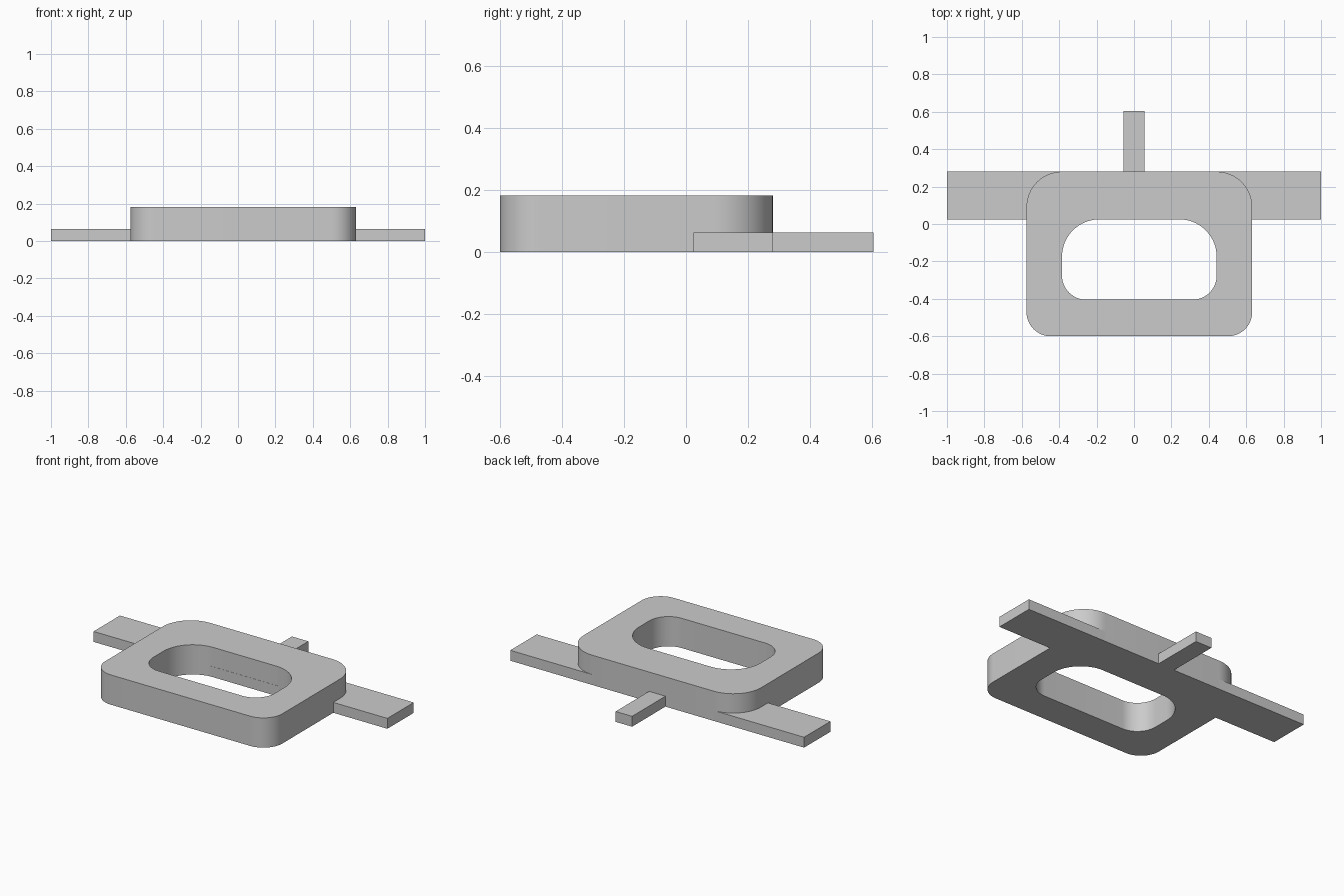
import bpy
import bmesh
from math import cos, sin, pi, radians

cube = bpy.data.objects.get("Cube")
if cube:
    bpy.data.objects.remove(cube, do_unlink=True)

grey = bpy.data.materials.new("plain grey")
grey.use_nodes = True
colour = (0.6, 0.6, 0.6, 1)
grey.diffuse_color = colour
grey.node_tree.nodes["Principled BSDF"].inputs["Base Color"].default_value = colour

SEGMENTS = 16


def rounded_outline(x0, x1, y0, y1, front_r, back_r):
    """Rounded rectangle, counterclockwise from the back left corner."""
    corners = [(x1 - back_r, y1 - back_r, back_r), (x0 + back_r, y1 - back_r, back_r),
               (x0 + front_r, y0 + front_r, front_r), (x1 - front_r, y0 + front_r, front_r)]
    points = []
    for i, (cx, cy, r) in enumerate(corners):
        for s in range(SEGMENTS + 1):
            a = (i + s / SEGMENTS) * pi / 2
            points.append((cx + r * cos(a), cy + r * sin(a)))
    return points


def add_object(name, bm):
    bmesh.ops.recalc_face_normals(bm, faces=bm.faces)
    mesh = bpy.data.meshes.new(name)
    bm.to_mesh(mesh)
    bm.free()
    mesh.materials.append(grey)
    obj = bpy.data.objects.new(name, mesh)
    bpy.context.collection.objects.link(obj)
    return obj


def box(name, x0, x1, y0, y1, height):
    bm = bmesh.new()
    bmesh.ops.create_cube(bm, size=1)
    for v in bm.verts:
        v.co = (x0 if v.co.x < 0 else x1, y0 if v.co.y < 0 else y1,
                0 if v.co.z < 0 else height)
    return add_object(name, bm)


def ring(name, outer, inner, height):
    """Extruded band between two outlines with equal point counts."""
    bm = bmesh.new()
    loops = [[bm.verts.new((x, y, z)) for x, y in outline]
             for outline, z in ((outer, 0), (outer, height), (inner, height), (inner, 0))]
    n = len(outer)
    for k in range(4):
        a, b = loops[k], loops[(k + 1) % 4]
        for i in range(n):
            j = (i + 1) % n
            bm.faces.new((a[i], a[j], b[j], b[i]))
    return add_object(name, bm)


# Thick rounded frame with a rounded opening
frame = ring("frame",
             rounded_outline(-0.575, 0.632, -0.6, 0.28, 0.13, 0.19),
             rounded_outline(-0.385, 0.442, -0.405, 0.025, 0.13, 0.2), 0.183)
bpy.ops.object.select_all(action="DESELECT")
frame.select_set(True)
bpy.context.view_layer.objects.active = frame
bpy.ops.object.shade_smooth_by_angle(angle=radians(30))

# Long flat crossbar and the short rear stem
box("crossbar", -1, 1, 0.024, 0.28, 0.064)
box("rear_stem", -0.056, 0.056, 0.28, 0.604, 0.064)
